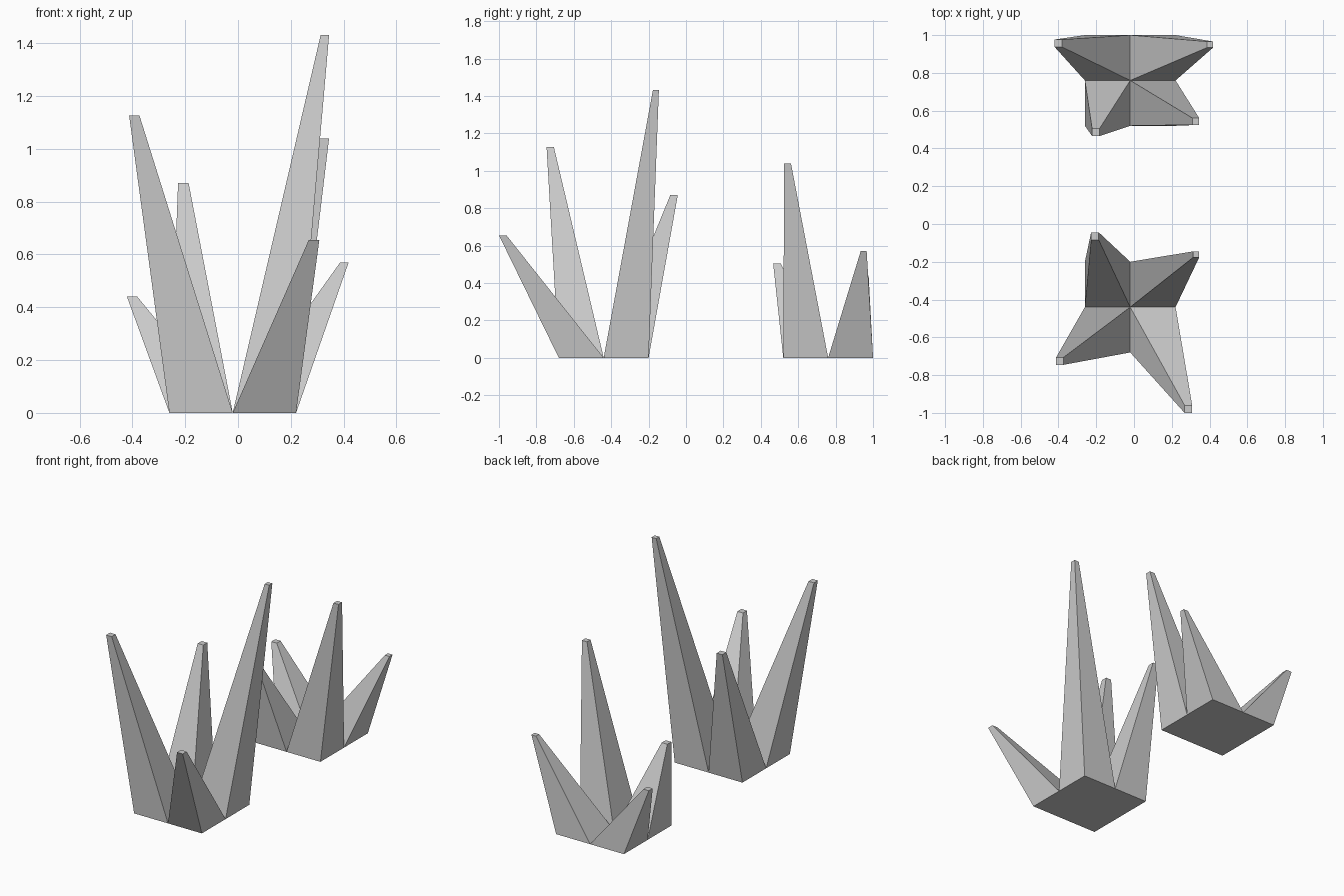
import bpy, bmesh

if "Cube" in bpy.data.objects:
    bpy.data.objects.remove(bpy.data.objects["Cube"])

CELL = 0.24   # footprint of one spike


def crystal_clump(name, cx, cy, spikes):
    """Square base split in four cells; each cell tapers up to a small flat tip.
    spikes: (side x, side y, tip x, tip y, tip height, tip width)"""
    bm = bmesh.new()
    for sx, sy, tx, ty, h, w in spikes:
        mx, my = cx + sx * CELL / 2, cy + sy * CELL / 2
        corners = [(-1, -1), (1, -1), (1, 1), (-1, 1)]
        low = [bm.verts.new((mx + a * CELL / 2, my + b * CELL / 2, 0)) for a, b in corners]
        top = [bm.verts.new((tx + a * w / 2, ty + b * w / 2, h)) for a, b in corners]
        bm.faces.new(low[::-1])
        bm.faces.new(top)
        for i in range(4):
            j = (i + 1) % 4
            bm.faces.new((low[i], low[j], top[j], top[i]))
    mesh = bpy.data.meshes.new(name)
    bm.to_mesh(mesh)
    bm.free()
    bpy.context.collection.objects.link(bpy.data.objects.new(name, mesh))


# Front clump: tall spikes
crystal_clump("front_spike_clump", -0.02, -0.44, [
    (-1, -1, -0.393, -0.726, 1.127, 0.039),
    (1, -1, 0.288, -0.980, 0.655, 0.040),
    (1, 1, 0.329, -0.161, 1.431, 0.032),
    (-1, 1, -0.207, -0.064, 0.870, 0.040),
])

# Rear clump: shorter spikes
crystal_clump("rear_spike_clump", -0.02, 0.76, [
    (-1, -1, -0.202, 0.486, 0.505, 0.040),
    (1, -1, 0.327, 0.543, 1.040, 0.036),
    (1, 1, 0.403, 0.950, 0.570, 0.032),
    (-1, 1, -0.401, 0.957, 0.440, 0.039),
])
